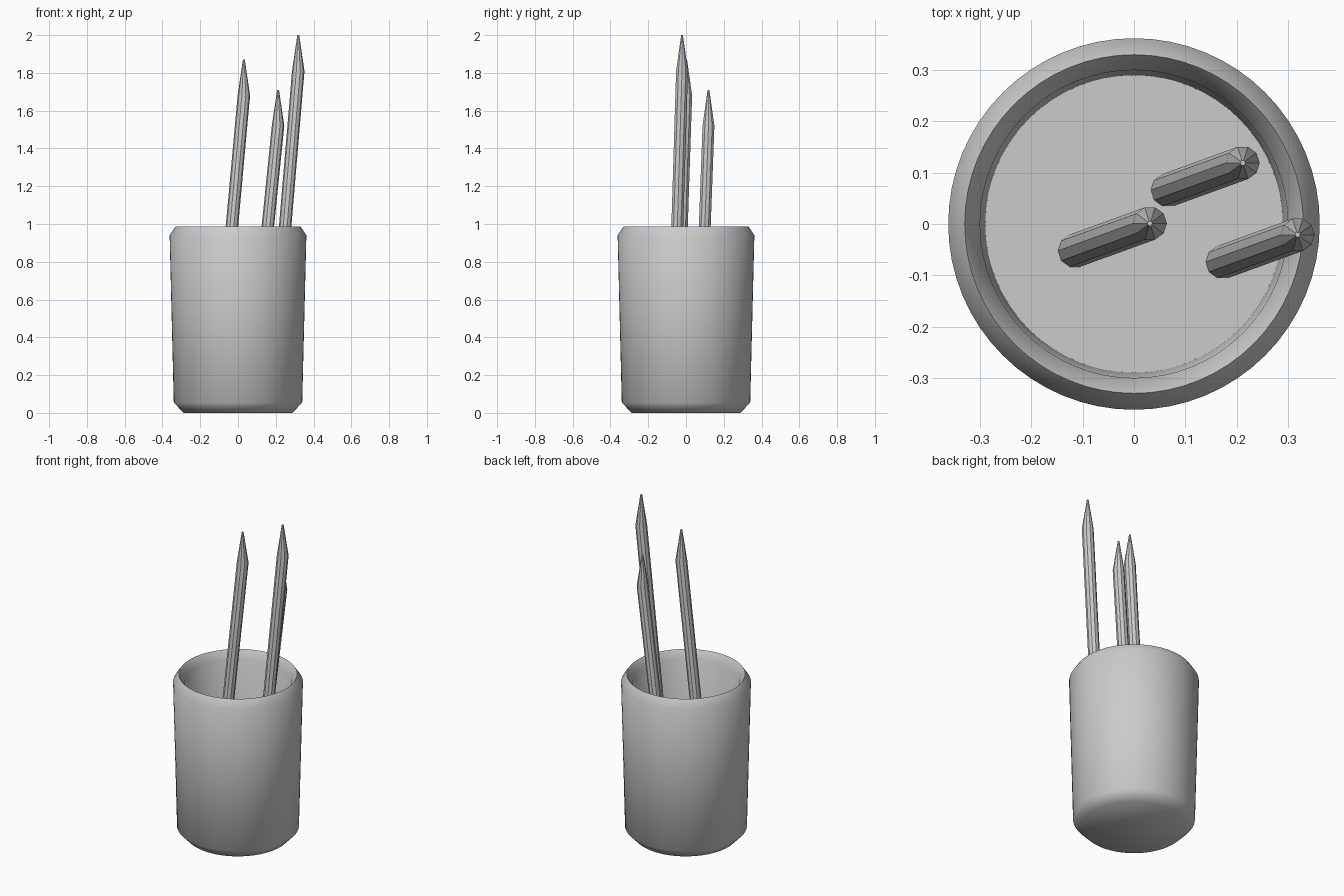
import bpy, bmesh, math
from mathutils import Vector

if "Cube" in bpy.data.objects:
    bpy.data.objects.remove(bpy.data.objects["Cube"])


def loft(name, rings, sides, smooth_angle):
    """Bridge horizontal rings (centre, radius) and cap both ends."""
    bm = bmesh.new()
    loops = []
    for centre, r in rings:
        loops.append([bm.verts.new(Vector(centre) + Vector((
            r * math.cos(2 * math.pi * i / sides),
            r * math.sin(2 * math.pi * i / sides), 0))) for i in range(sides)])
    for a, b in zip(loops, loops[1:]):
        for i in range(sides):
            j = (i + 1) % sides
            bm.faces.new((a[i], a[j], b[j], b[i]))
    bm.faces.new(loops[0][::-1])
    bm.faces.new(loops[-1])
    bmesh.ops.recalc_face_normals(bm, faces=bm.faces)
    mesh = bpy.data.meshes.new(name)
    bm.to_mesh(mesh)
    bm.free()
    obj = bpy.data.objects.new(name, mesh)
    bpy.context.collection.objects.link(obj)
    bpy.ops.object.select_all(action='DESELECT')
    obj.select_set(True)
    bpy.context.view_layer.objects.active = obj
    bpy.ops.object.shade_smooth_by_angle(angle=math.radians(smooth_angle))
    return obj


FLOOR = 0.08

# Hollow cup: chamfered foot, slightly flared wall, rounded rim, inner wall and floor
profile = [(0.288, 0.0), (0.34, 0.055), (0.362, 0.94), (0.33, 0.988),
           (0.30, 0.94), (0.29, FLOOR)]
loft("cup", [((0, 0, z), r) for r, z in profile], 64, 60)

# Leaning pencils, each with an upright sharpened point
pencils = [("pencil_middle", 0.031, 0.001, 1.68, 1.87),
           ("pencil_short", 0.212, 0.119, 1.52, 1.71),
           ("pencil_tall", 0.319, -0.021, 1.81, 2.0)]
for name, x, y, shoulder, tip in pencils:
    loft(name, [((x - 0.146, y - 0.053, FLOOR), 0.033),
                ((x, y, shoulder), 0.033),
                ((x, y, tip), 0.005)], 10, 30)
